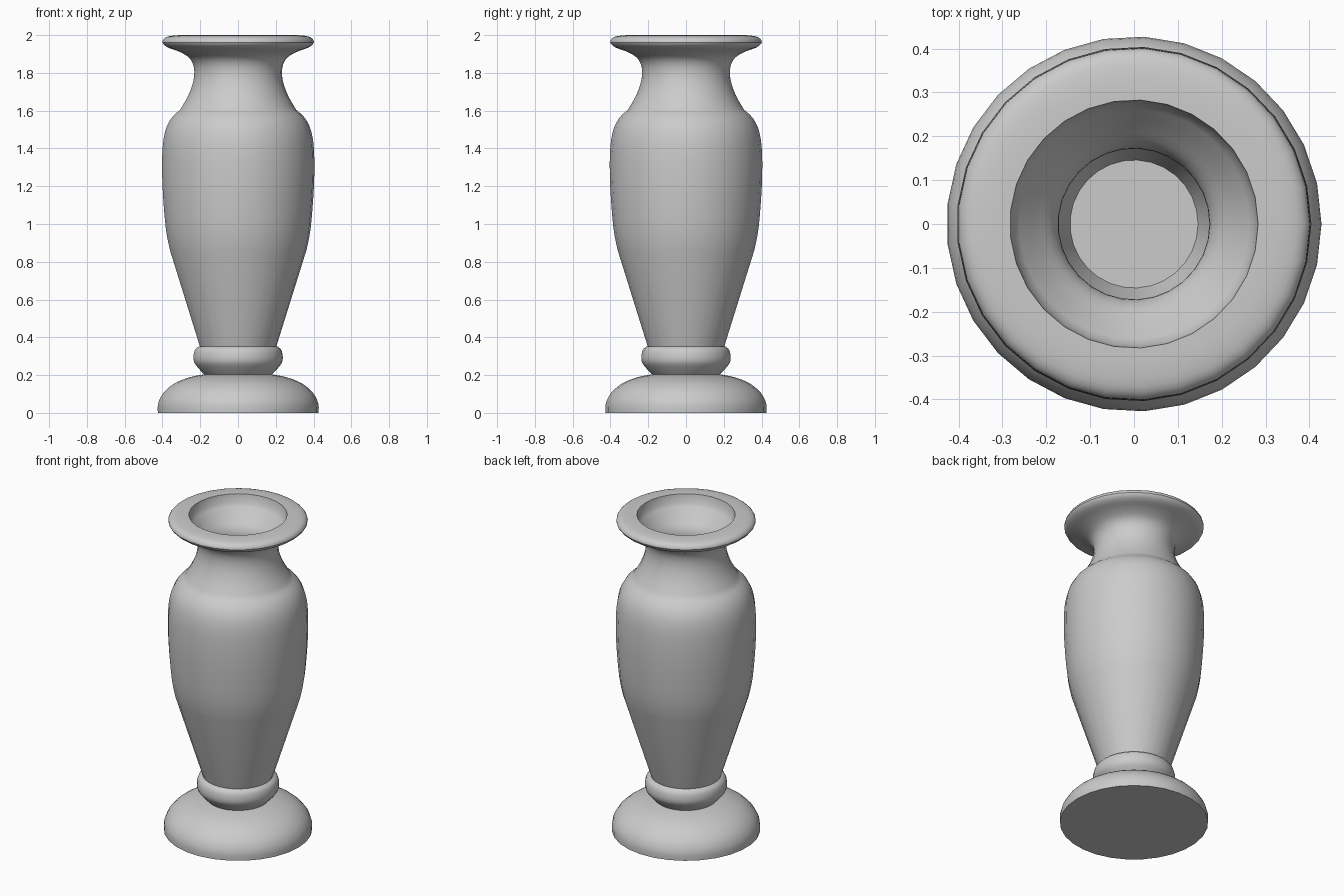
import bpy, bmesh, math

if "Cube" in bpy.data.objects:
    bpy.data.objects.remove(bpy.data.objects["Cube"])

SIDES = 29


def smooth_curve(points, steps=3):
    """Catmull-Rom refinement of one (radius, height) section."""
    p = [points[0]] + points + [points[-1]]
    out = []
    for i in range(1, len(p) - 2):
        for s in range(steps):
            t = s / steps
            out.append(tuple(
                0.5 * (2 * b + (c - a) * t + (2 * a - 5 * b + 4 * c - d) * t ** 2
                       + (3 * b - a - 3 * c + d) * t ** 3)
                for a, b, c, d in zip(p[i - 1], p[i], p[i + 1], p[i + 2])))
    return out + [points[-1]]


def lathe(name, sections):
    """Spin joined sections about z; radius 0 becomes a single pole."""
    profile = []
    for sec in sections:
        pts = smooth_curve(sec) if len(sec) > 2 else sec
        profile += [q for q in pts if not profile or math.dist(q, profile[-1]) > 1e-5]
    bm = bmesh.new()
    rings = []
    for r, z in profile:
        if r < 1e-5:
            rings.append([bm.verts.new((0, 0, z))] * SIDES)
        else:
            rings.append([bm.verts.new((r * math.cos(math.tau * k / SIDES),
                                        r * math.sin(math.tau * k / SIDES), z))
                          for k in range(SIDES)])
    for a, b in zip(rings, rings[1:]):
        for k in range(SIDES):
            n = (k + 1) % SIDES
            bm.faces.new(list(dict.fromkeys((a[k], a[n], b[n], b[k]))))
    mesh = bpy.data.meshes.new(name)
    bm.to_mesh(mesh)
    bm.free()
    ob = bpy.data.objects.new(name, mesh)
    bpy.context.collection.objects.link(ob)
    bpy.ops.object.select_all(action='DESELECT')
    ob.select_set(True)
    bpy.context.view_layer.objects.active = ob
    bpy.ops.object.shade_smooth_by_angle(angle=math.radians(32))
    return ob


# Domed foot with flat underside
lathe("foot", [
    [(0, 0), (0.427, 0)],
    [(0.427, 0), (0.425, 0.05), (0.398, 0.105), (0.34, 0.155), (0.26, 0.188), (0.18, 0.204)],
])

# Rounded collar between foot and body
lathe("collar", [
    [(0.18, 0.204), (0.205, 0.23), (0.232, 0.265), (0.237, 0.3), (0.228, 0.335), (0.208, 0.352)],
    [(0.208, 0.352), (0.203, 0.352)],
])

# Hollow vessel: body, neck, flared lip, then the inside down to its floor
lathe("vessel", [
    [(0.203, 0.352), (0.362, 0.86)],
    [(0.362, 0.86), (0.385, 0.98), (0.402, 1.2), (0.403, 1.38), (0.388, 1.49),
     (0.355, 1.56), (0.308, 1.605)],
    [(0.308, 1.605), (0.265, 1.68), (0.237, 1.76), (0.235, 1.83), (0.26, 1.88),
     (0.315, 1.913), (0.375, 1.935), (0.402, 1.962), (0.385, 1.988), (0.34, 1.998),
     (0.283, 2.0)],
    [(0.283, 2.0), (0.276, 1.945)],
    [(0.276, 1.945), (0.225, 1.88), (0.185, 1.83), (0.172, 1.78), (0.185, 1.7), (0.25, 1.57)],
    [(0.25, 1.57), (0.315, 1.49), (0.345, 1.38), (0.343, 1.2), (0.305, 0.87)],
    [(0.305, 0.87), (0.146, 0.38)],
    [(0.146, 0.38), (0, 0.38)],
])
